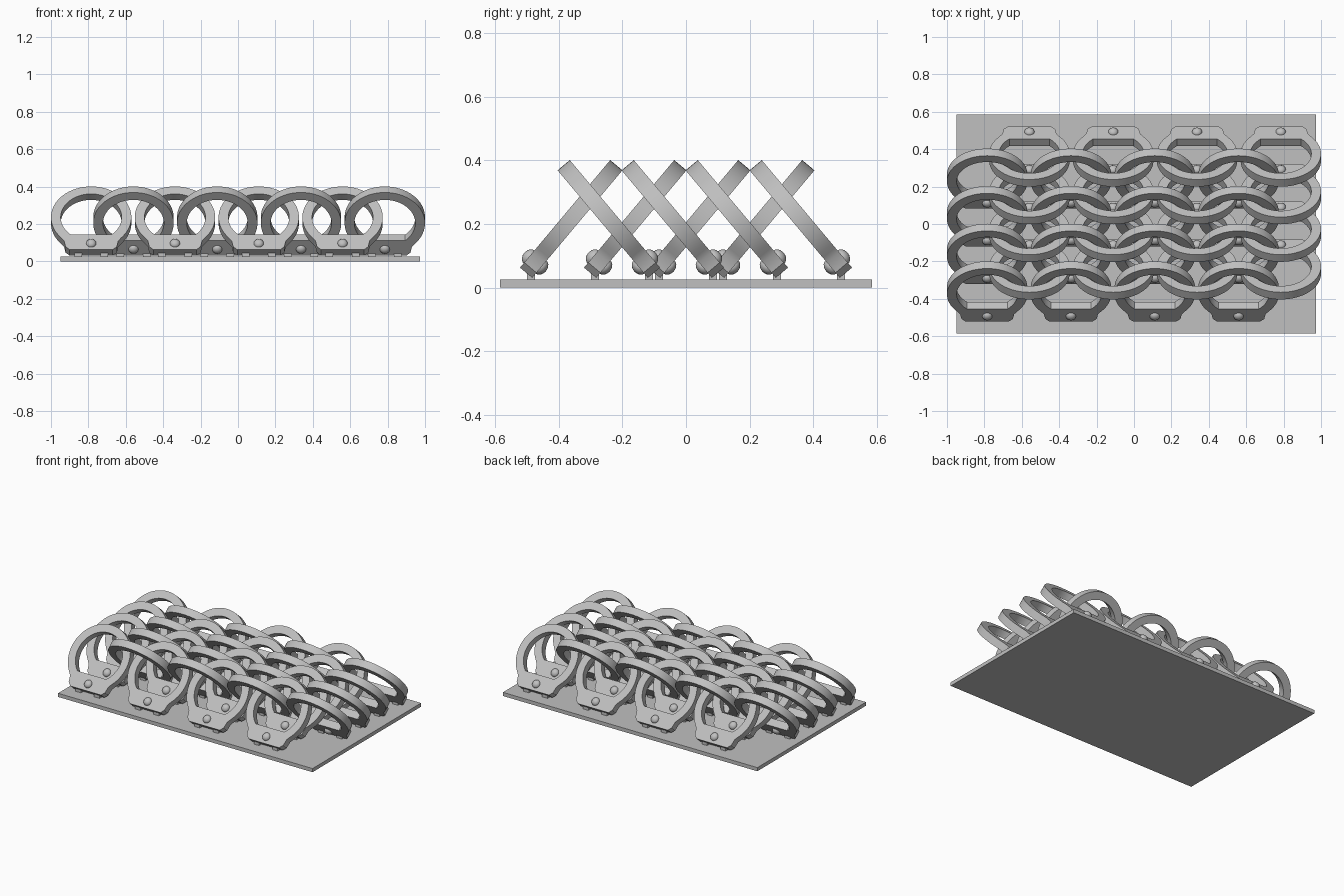
import bpy, bmesh
from math import sin, cos, radians, atan2, hypot
from mathutils import Matrix

if "Cube" in bpy.data.objects:
    bpy.data.objects.remove(bpy.data.objects["Cube"])

OUTER, INNER, HALF = 0.215, 0.163, 0.025   # ring radii, half thickness
CHORD, LEAN, HUB_Z = 0.122, radians(40), 0.22
STEP_X, STEP_Y, RIVET_DROP = 0.448, 0.201, 0.182

steel = bpy.data.materials.new("grey steel")
steel.use_nodes = True
GREY = (0.53, 0.53, 0.53, 1)
steel.diffuse_color = GREY
steel.node_tree.nodes["Principled BSDF"].inputs["Base Color"].default_value = GREY


def make_mesh(name, bm, smooth=False):
    bmesh.ops.recalc_face_normals(bm, faces=bm.faces)
    for face in bm.faces:
        face.smooth = smooth
    mesh = bpy.data.meshes.new(name)
    bm.to_mesh(mesh)
    bm.free()
    if smooth:
        mesh.set_sharp_from_angle(angle=radians(30))
    mesh.materials.append(steel)
    return mesh


def place(name, mesh, matrix):
    obj = bpy.data.objects.new(name, mesh)
    obj.matrix_world = matrix
    bpy.context.collection.objects.link(obj)


def box(bm, size, centre):
    bmesh.ops.create_cube(bm, size=1, matrix=Matrix.Translation(centre) @ Matrix.Diagonal((*size, 1)))


def ring_mesh():
    # Outline as (sideways, downwards): stepped lug below, round hoop above
    lug = [(0.115, 0.226), (0.137, 0.205), (0.145, 0.164), (0.16, 0.144)]
    outline = [(-x, d) for x, d in reversed(lug)] + lug
    first = atan2(*lug[-1])
    sweep = radians(360) - 2 * first
    for i in range(1, 48):
        a = first + sweep * i / 48
        outline.append((OUTER * sin(a), OUTER * cos(a)))
    bm = bmesh.new()
    loops = []
    for x, d in outline:
        r = hypot(x, d)
        c = d / r
        hole = min(INNER, CHORD / c) if c > 0 else INNER
        k = hole / r
        loops.append([bm.verts.new(p) for p in (
            (x, -HALF, -d), (x, HALF, -d), (x * k, HALF, -d * k), (x * k, -HALF, -d * k))])
    for i, a in enumerate(loops):
        b = loops[(i + 1) % len(loops)]
        for j in range(4):
            n = (j + 1) % 4
            bm.faces.new((a[j], a[n], b[n], b[j]))
    return make_mesh("ring", bm, True)


def rivet_mesh():
    # A domed head on each side of the lug
    bm = bmesh.new()
    for side in (-1, 1):
        bmesh.ops.create_uvsphere(
            bm, u_segments=20, v_segments=10, radius=0.027,
            matrix=Matrix.Translation((0, side * 0.023, -RIVET_DROP)) @ Matrix.Diagonal((1, 0.8, 1, 1)))
    return make_mesh("rivet", bm, True)


def feet_mesh():
    # Small stubs holding the lug above the base
    bm = bmesh.new()
    for x in (-0.07, 0.07):
        box(bm, (0.04, 0.025, 0.025), (x, 0, 0.033))
    return make_mesh("feet", bm)


# Base plate
bm = bmesh.new()
box(bm, (1.92, 1.17, 0.025), (0.012, 0, 0.0125))
place("base_plate", make_mesh("base_plate", bm), Matrix())

# Interlocked rows leaning alternately forwards and backwards
ring, rivet, feet = ring_mesh(), rivet_mesh(), feet_mesh()
for label, side in (("front", -1), ("back", 1)):
    for row in range(4):
        for col in range(4):
            x = side * (0.785 - STEP_X * col)
            y = side * (0.357 - STEP_Y * row)
            hub = Matrix.Translation((x, y, HUB_Z)) @ Matrix.Rotation(side * LEAN, 4, 'X')
            tag = f"{label}_{row + 1}_{col + 1}"
            place("ring_" + tag, ring, hub)
            place("rivet_" + tag, rivet, hub)
            place("feet_" + tag, feet, Matrix.Translation((x, y + side * 0.13, 0)))
